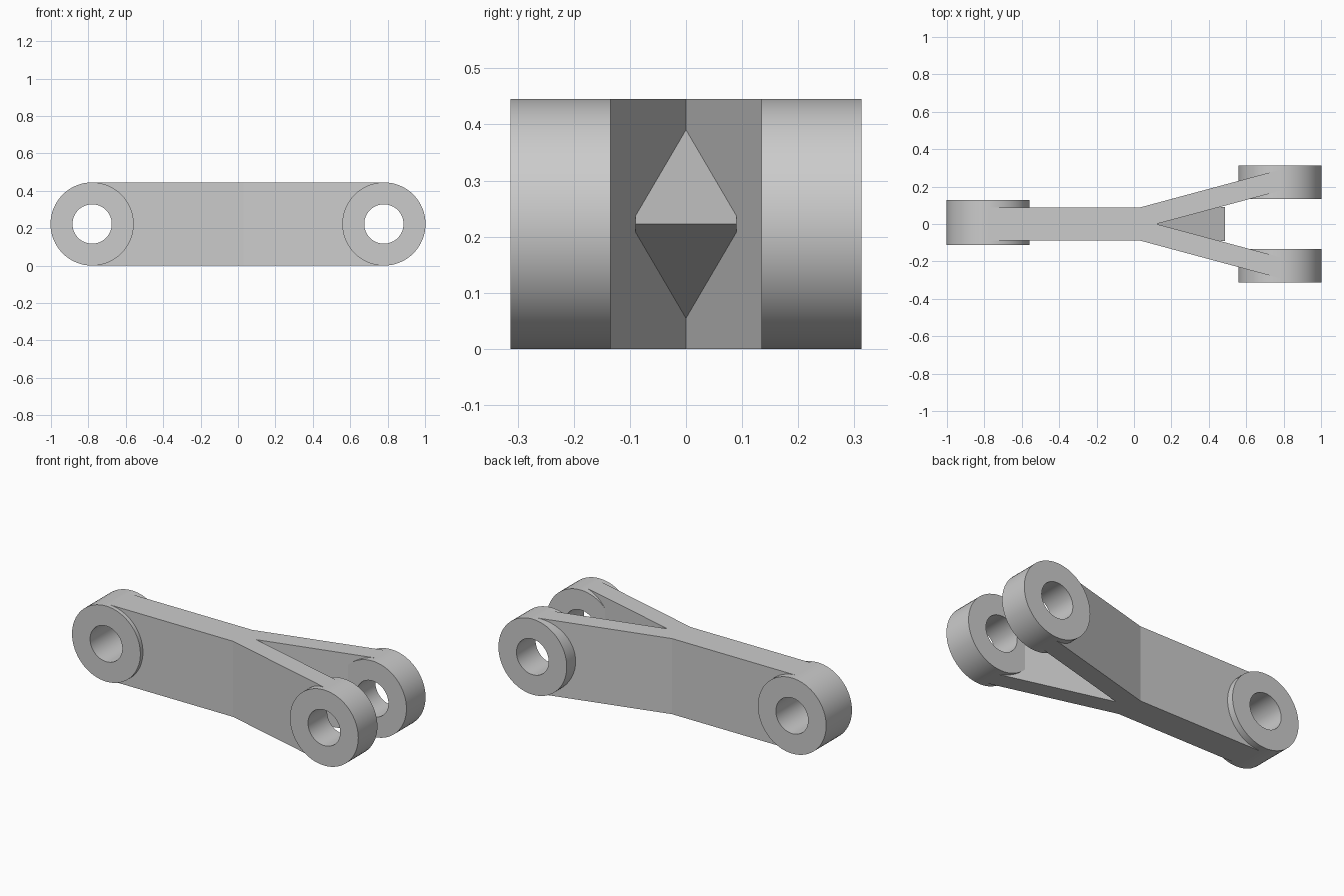
import bpy, bmesh, math
from mathutils import Matrix

cube = bpy.data.objects.get("Cube")
if cube:
    bpy.data.objects.remove(cube, do_unlink=True)

R, HOLE, PIN_X = 0.2225, 0.105, 0.78
MID = R  # height of the pin axes

steel = bpy.data.materials.new("grey_metal")
steel.use_nodes = True
steel.diffuse_color = (0.6, 0.6, 0.6, 1)
steel.node_tree.nodes["Principled BSDF"].inputs["Base Color"].default_value = (0.6, 0.6, 0.6, 1)


def add_object(name, bm):
    bmesh.ops.recalc_face_normals(bm, faces=bm.faces)
    mesh = bpy.data.meshes.new(name)
    bm.to_mesh(mesh)
    bm.free()
    mesh.materials.append(steel)
    obj = bpy.data.objects.new(name, mesh)
    bpy.context.collection.objects.link(obj)
    return obj


def prism(name, points, offset):
    """Extrude a closed outline along an offset."""
    bm = bmesh.new()
    face = bm.faces.new([bm.verts.new(p) for p in points])
    out = bmesh.ops.extrude_face_region(bm, geom=[face])
    bmesh.ops.translate(bm, vec=offset, verts=[v for v in out["geom"] if isinstance(v, bmesh.types.BMVert)])
    return add_object(name, bm)


def ring(name, x, y0, y1, n=64):
    """Bored cylinder with its axis along y."""
    bm = bmesh.new()
    loops = []
    for r, y in ((R, y0), (R, y1), (HOLE, y1), (HOLE, y0)):
        loops.append([bm.verts.new((x + r * math.cos(i * math.tau / n), y,
                                    MID + r * math.sin(i * math.tau / n))) for i in range(n)])
    for k in range(4):
        a, b = loops[k], loops[(k + 1) % 4]
        for i in range(n):
            j = (i + 1) % n
            bm.faces.new((a[i], a[j], b[j], b[i]))
    obj = add_object(name, bm)
    bpy.ops.object.select_all(action="DESELECT")
    obj.select_set(True)
    bpy.context.view_layer.objects.active = obj
    bpy.ops.object.shade_smooth_by_angle(angle=math.radians(35))
    return obj


# Forked body: Y-shaped plan, extruded to full height
half = [(-PIN_X, 0.088), (0.03, 0.088), (PIN_X, 0.29), (PIN_X, 0.177)]
plan = half + [(0.12, 0)] + [(x, -y) for x, y in reversed(half)]
body = prism("forked_body", [(x, y, 0) for x, y in plan], (0, 0, 2 * R))

# Clearance inside the bosses
for side in (-1, 1):
    bm = bmesh.new()
    place = Matrix.Translation((side * PIN_X, 0, MID)) @ Matrix.Rotation(math.pi / 2, 4, "X")
    bmesh.ops.create_cone(bm, cap_ends=True, segments=48, radius1=0.15, radius2=0.15, depth=1, matrix=place)
    cutter = add_object("bore_cutter", bm)
    cutter.hide_render = True
    mod = body.modifiers.new("bore", "BOOLEAN")
    mod.operation, mod.solver, mod.object = "DIFFERENCE", "EXACT", cutter
    bpy.context.view_layer.objects.active = body
    bpy.ops.object.modifier_apply(modifier=mod.name)
    bpy.data.objects.remove(cutter, do_unlink=True)

# Wedge-shaped web bracing the crotch of the fork
prism("fork_web", [(0.05, -0.09, MID - 0.2), (0.05, -0.09, MID + 0.2), (0.487, -0.09, MID)], (0, 0.18, 0))

# Pin bosses
ring("single_boss", -PIN_X, -0.112, 0.128)
ring("left_fork_boss", PIN_X, 0.135, 0.313)
ring("right_fork_boss", PIN_X, -0.313, -0.135)
